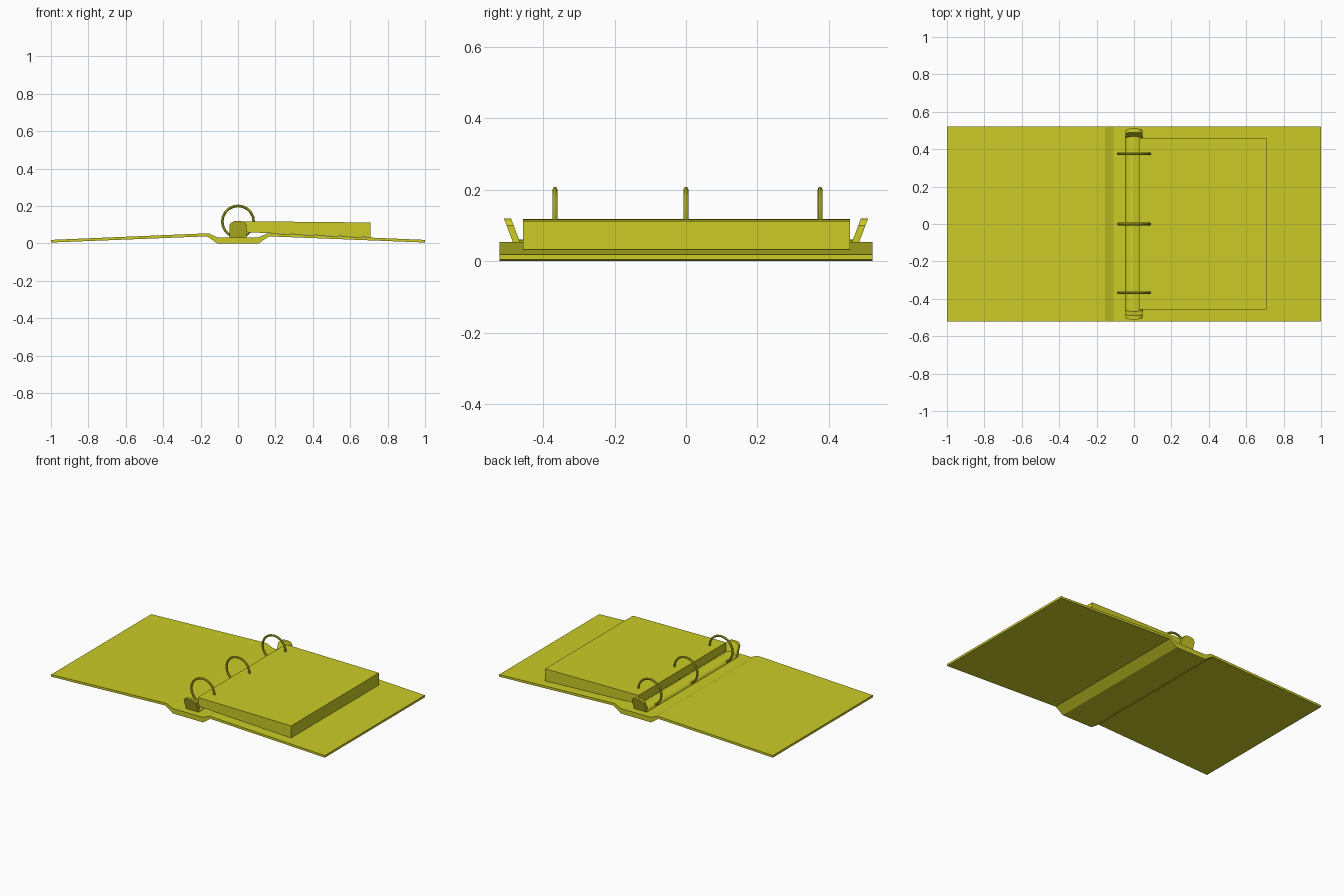
import bpy, bmesh, math
from mathutils import Matrix

if "Cube" in bpy.data.objects:
    bpy.data.objects.remove(bpy.data.objects["Cube"])

mat = bpy.data.materials.new("yellow")
mat.diffuse_color = (0.6, 0.6, 0.02, 1)
mat.use_nodes = True
mat.node_tree.nodes["Principled BSDF"].inputs["Base Color"].default_value = mat.diffuse_color


def finish(name, bm, smooth=False):
    bmesh.ops.recalc_face_normals(bm, faces=bm.faces)
    me = bpy.data.meshes.new(name)
    bm.to_mesh(me)
    bm.free()
    me.materials.append(mat)
    ob = bpy.data.objects.new(name, me)
    bpy.context.collection.objects.link(ob)
    if smooth:
        bpy.ops.object.select_all(action='DESELECT')
        ob.select_set(True)
        bpy.context.view_layer.objects.active = ob
        bpy.ops.object.shade_smooth_by_angle(angle=math.radians(40))
    return ob


def extrude(name, profile, y0, y1, shear=0.0, smooth=False):
    """Extrude an (x, z) outline along y; shear leans it along y with height."""
    bm = bmesh.new()
    z0 = min(z for x, z in profile)
    face = bm.faces.new([bm.verts.new((x, y0 + shear * (z - z0), z)) for x, z in profile])
    out = bmesh.ops.extrude_face_region(bm, geom=[face])
    verts = [v for v in out["geom"] if isinstance(v, bmesh.types.BMVert)]
    bmesh.ops.translate(bm, verts=verts, vec=(0, y1 - y0, 0))
    return finish(name, bm, smooth)


def mirrored(half):
    return half + [(-x, z) for x, z in reversed(half)]


# Open cover: two sloping boards, hinges and a sunken spine
outer = [(1.0, 0.005), (0.165, 0.038), (0.11, 0.0)]
inner = [(1.0, 0.019), (0.19, 0.053), (0.155, 0.053), (0.11, 0.033)]
cover = mirrored(outer) + [(-x, z) for x, z in inner] + list(reversed(inner))
extrude("cover", cover, -0.522, 0.522)

# Stack of paper resting on the right board
paper = [(0.026, 0.061), (0.19, 0.054), (0.708, 0.032), (0.708, 0.112),
         (0.2, 0.117), (0.026, 0.118)]
extrude("paper_stack", paper, -0.457, 0.46)

# Domed metal rail on the spine
rail = [(0.047 * math.cos(math.pi * i / 10), 0.032 + 0.028 * math.sin(math.pi * i / 10))
        for i in range(11)]
extrude("ring_rail", rail, -0.47, 0.47, smooth=True)

# Opening levers leaning outwards at both ends of the rail
lever = mirrored([(0.045, 0.032), (0.045, 0.1), (0.036, 0.112), (0.02, 0.119)])
for name, s in (("front_lever", -1), ("back_lever", 1)):
    extrude(name, lever, s * 0.457, s * 0.477, shear=s * 0.38)


# Three rings
def ring(name, y, major=0.084, minor=0.007, n=20, m=8):
    bm = bmesh.new()
    grid = []
    for i in range(n):
        a = 2 * math.pi * i / n
        row = []
        for j in range(m):
            b = 2 * math.pi * j / m
            r = major + minor * math.cos(b)
            row.append(bm.verts.new((r * math.cos(a), y + minor * math.sin(b),
                                     0.117 + r * math.sin(a))))
        grid.append(row)
    for i in range(n):
        for j in range(m):
            k, l = (i + 1) % n, (j + 1) % m
            bm.faces.new((grid[i][j], grid[k][j], grid[k][l], grid[i][l]))
    finish(name, bm, True)


for name, y in (("ring_front", -0.367), ("ring_middle", 0.0), ("ring_back", 0.376)):
    ring(name, y)
